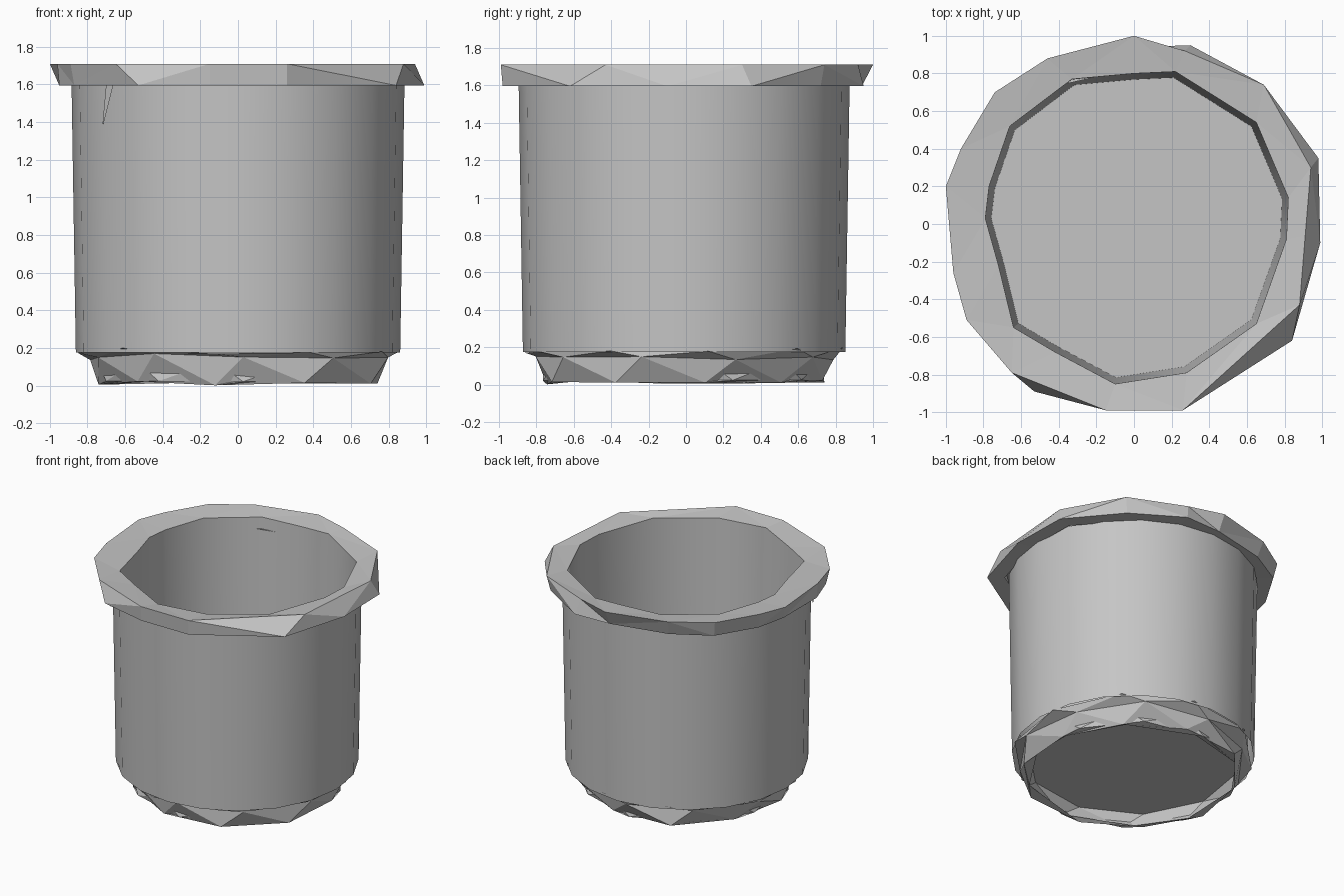
import bpy
import bmesh
import random
from math import cos, sin, tau, radians

random.seed(4)

cube = bpy.data.objects.get("Cube")
if cube:
    bpy.data.objects.remove(cube, do_unlink=True)

# One plain grey for the whole pot
grey = bpy.data.materials.new("plain grey")
grey.use_nodes = True
colour = (0.56, 0.56, 0.56, 1)
grey.diffuse_color = colour
grey.node_tree.nodes["Principled BSDF"].inputs["Base Color"].default_value = colour


def circle(radius, z, sides, turn=0.0, wobble=0.0, lift=0.0):
    """Ring of points, optionally uneven in radius and height."""
    points = []
    for i in range(sides):
        angle = tau * i / sides + turn
        r = radius + random.uniform(-wobble, wobble)
        points.append((r * cos(angle), r * sin(angle) - 0.01,
                       z + random.uniform(0, lift)))
    return points


def outline(points, z, scale=1.0):
    """Ring from a drawn outline."""
    return [(x * scale, y * scale, z) for x, y in points]


def loft(name, rings, cap_end=False, smooth=False):
    """Skin a stack of rings that share one point count."""
    bm = bmesh.new()
    loops = [[bm.verts.new(p) for p in ring] for ring in rings]
    n = len(loops[0])
    for a, b in zip(loops, loops[1:]):
        for i in range(n):
            j = (i + 1) % n
            bm.faces.new((a[i], a[j], b[j], b[i]))
    if cap_end:
        bm.faces.new(loops[-1])
    if not smooth:
        bmesh.ops.triangulate(bm, faces=[f for f in bm.faces if len(f.verts) == 4])
    bmesh.ops.recalc_face_normals(bm, faces=bm.faces)
    mesh = bpy.data.meshes.new(name)
    bm.to_mesh(mesh)
    bm.free()
    mesh.materials.append(grey)
    obj = bpy.data.objects.new(name, mesh)
    bpy.context.collection.objects.link(obj)
    if smooth:
        bpy.ops.object.select_all(action='DESELECT')
        obj.select_set(True)
        bpy.context.view_layer.objects.active = obj
        bpy.ops.object.shade_smooth_by_angle(angle=radians(40))
    return obj


# Uneven rim outlines, all listed counter-clockwise from the left side
opening = [(.81, -.08), (.82, .14), (.65, .54), (.22, .81), (0, .8),
           (-.33, .77), (-.66, .52), (-.77, .2), (-.79, .03), (-.72, -.22),
           (-.64, -.55), (-.42, -.68), (-.1, -.85), (.28, -.79), (.65, -.53)]
rim_top = [(.91, -.06), (.94, .3), (.69, .74), (.27, .92), (0, 1),
           (-.46, .88), (-.74, .7), (-.92, .4), (-1, .2), (-.96, -.26),
           (-.89, -.51), (-.65, -.79), (-.15, -.99), (.26, -.99), (.88, -.43)]
rim_low = [(.99, -.1), (.98, .35), (.67, .72), (.3, .95), (0, .94),
           (-.44, .84), (-.72, .68), (-.9, .38), (-.95, .15), (-.95, -.26),
           (-.87, -.49), (-.53, -.89), (-.15, -.98), (.26, -.98), (.84, -.62)]

# Faceted flared rim
loft("rim", [outline(opening, 1.69), outline(rim_top, 1.71),
             outline(rim_low, 1.595), outline(rim_low, 1.6, 0.88)])

# Inner wall and floor
loft("inner_wall", [outline(opening, 1.69), outline(opening, 0.2, 0.96)],
     cap_end=True, smooth=True)

# Smooth, slightly tapered body
loft("body", [circle(0.885, 1.62, 20), circle(0.862, 0.175, 20)], smooth=True)

# Faceted foot with a recessed underside
SIDES = 10
TURN = 0.15
loft("foot", [circle(0.862, 0.17, SIDES, TURN, 0, 0.03),
              circle(0.81, 0.13, SIDES, TURN + 0.2, 0.02, 0.04),
              circle(0.765, 0.0, SIDES, TURN, 0.03, 0.025),
              circle(0.75, 0.01, SIDES, TURN + 0.2, 0.01, 0.02),
              circle(0.755, 0.13, SIDES, TURN)],
     cap_end=True)

# Thin torn sliver hanging under the rim
loft("rim_sliver", [[(-.66, -.62, 1.61), (-.70, -.6, 1.61), (-.68, -.58, 1.61)],
                    [(-.715, -.55, 1.39), (-.72, -.55, 1.39), (-.72, -.54, 1.39)]],
     cap_end=True)
